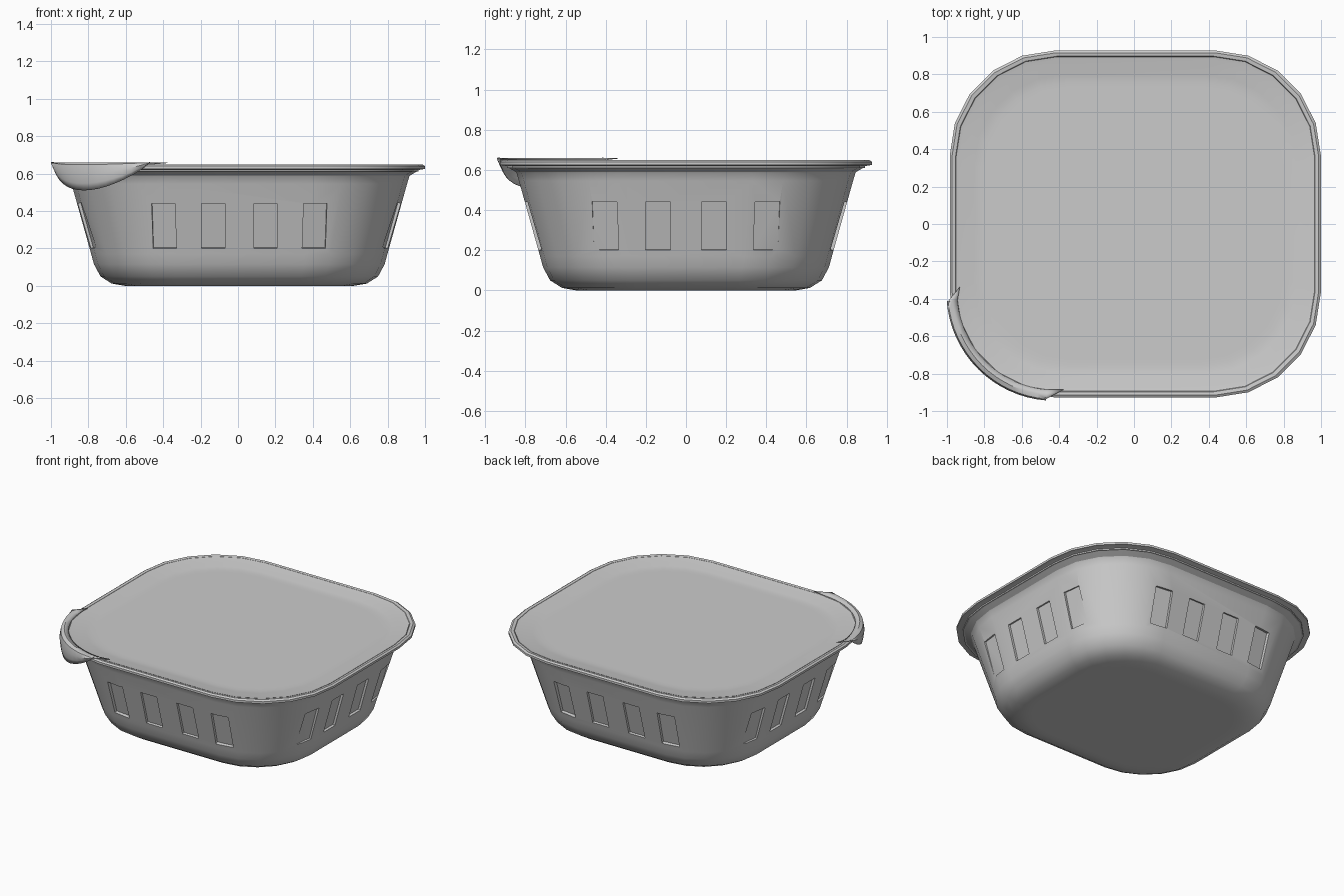
import bpy, bmesh
from math import sin, cos, pi, atan2
from mathutils import Matrix, Vector

cube = bpy.data.objects.get("Cube")
if cube:
    bpy.data.objects.remove(cube, do_unlink=True)

HALF_X, HALF_Y, CENTRE_X = 0.992, 0.927, 0.007   # rim outline
RADIUS, STEPS = 0.56, 5

grey = bpy.data.materials.new("light grey plastic")
grey.use_nodes = True
tone = (0.6, 0.6, 0.6, 1)
grey.diffuse_color = tone
grey.node_tree.nodes["Principled BSDF"].inputs["Base Color"].default_value = tone


def rounded_ring(inset):
    """Rounded rectangle, inset from the rim outline."""
    r = RADIUS - 0.6 * inset
    pts = []
    for q, (sx, sy) in enumerate(((1, 1), (-1, 1), (-1, -1), (1, -1))):
        for i in range(STEPS + 1):
            a = (q + i / STEPS) * pi / 2
            pts.append((CENTRE_X + sx * (HALF_X - inset - r) + r * cos(a),
                        sy * (HALF_Y - inset - r) + r * sin(a)))
    return pts


def finish(bm, name):
    mesh = bpy.data.meshes.new(name)
    bmesh.ops.recalc_face_normals(bm, faces=bm.faces)
    bm.to_mesh(mesh)
    bm.free()
    obj = bpy.data.objects.new(name, mesh)
    bpy.context.collection.objects.link(obj)
    mesh.materials.append(grey)
    return obj


def smooth(obj):
    bpy.ops.object.select_all(action='DESELECT')
    obj.select_set(True)
    bpy.context.view_layer.objects.active = obj
    bpy.ops.object.shade_smooth_by_angle(angle=0.6)


def bridge(bm, a, b, closed=True):
    n = len(a)
    for i in range(n if closed else n - 1):
        j = (i + 1) % n
        bm.faces.new((a[i], a[j], b[j], b[i]))


def loft(profile, name):
    """Closed solid from (inset, height) pairs, capped at both ends."""
    bm = bmesh.new()
    rings = [[bm.verts.new((x, y, z)) for x, y in rounded_ring(d)] for d, z in profile]
    for a, b in zip(rings, rings[1:]):
        bridge(bm, a, b)
    bm.faces.new(rings[0])
    bm.faces.new(rings[-1])
    return finish(bm, name)


# Tub: floor, outer wall, rolled rim, inner wall, inner floor
tub = loft([(0.42, 0), (0.38, 0), (0.31, 0.012), (0.25, 0.05), (0.215, 0.115),
            (0.2, 0.17), (0.095, 0.545), (0.083, 0.585), (0.065, 0.607), (0.04, 0.618),
            (0, 0.625), (0, 0.64), (0.012, 0.648), (0.03, 0.645), (0.045, 0.61),
            (0.13, 0.56), (0.25, 0.13), (0.3, 0.06), (0.4, 0.03)], "tub")

# Shallow grip recesses, four on each side
bm = bmesh.new()
tilt = atan2(0.105, 0.375)
for side in range(4):
    half = HALF_Y if side % 2 == 0 else HALF_X
    for along in (-0.4, -0.14, 0.14, 0.4):
        turn = 0.2 * (along > 0.3) - 0.2 * (along < -0.3)
        depth = 0.016 + 0.012 * abs(turn) / 0.2
        place = (Matrix.Translation((CENTRE_X, 0, 0)) @ Matrix.Rotation(side * pi / 2, 4, 'Z')
                 @ Matrix.Translation((along, -(half - 0.157 - depth), 0.325))
                 @ Matrix.Rotation(turn * 0.6, 4, 'Z') @ Matrix.Rotation(tilt, 4, 'X')
                 @ Matrix.Translation((0, -0.05, 0)) @ Matrix.Diagonal((0.125, 0.1, 0.25, 1)))
        bmesh.ops.create_cube(bm, size=1, matrix=place)
cutter = finish(bm, "recess_cutter")
cutter.hide_render = True
cut = tub.modifiers.new("recesses", 'BOOLEAN')
cut.operation, cut.solver, cut.object = 'DIFFERENCE', 'EXACT', cutter
bpy.context.view_layer.objects.active = tub
bpy.ops.object.modifier_apply(modifier=cut.name)
bpy.data.objects.remove(cutter, do_unlink=True)
smooth(tub)

# Film lid with a soft shallow dip
lid = loft([(0.035, 0.61), (0.033, 0.645), (0.05, 0.641), (0.09, 0.637),
            (0.13, 0.628), (0.17, 0.625), (0.2, 0.625)], "film_lid")
smooth(lid)

# Peel tab folded down over one rim corner
bm = bmesh.new()
rows = []
N = 16
for i in range(N + 1):
    t = i / N
    a = pi + (0.05 + 0.9 * t) * pi / 2
    drop = 0.15 * sin(pi * t) ** 0.8
    cx, cy = CENTRE_X - (HALF_X - RADIUS), -(HALF_Y - RADIUS)
    row = [(-0.04, 0.652), (-0.012, 0.66), (0.01, 0.66 - 0.08 * drop),
           (0.018, 0.66 - 0.4 * drop), (0.012, 0.66 - 0.75 * drop), (0.004, 0.66 - drop)]
    rows.append([bm.verts.new((cx + (RADIUS + o) * cos(a), cy + (RADIUS + o) * sin(a), z))
                 for o, z in row])
for a, b in zip(rows, rows[1:]):
    bridge(bm, a, b, closed=False)
# pointed loose corners of the tab
for row, shift in ((rows[0], Vector((0.012, 0.07, 0.002))), (rows[-1], Vector((0.09, 0.0, 0.002)))):
    tip = bm.verts.new(row[0].co + shift + Vector((0, 0, 0.006)))
    bm.faces.new((row[0], row[1], tip))
    bm.faces.new((row[1], row[2], tip))
tab = finish(bm, "peel_tab")
thick = tab.modifiers.new("thickness", 'SOLIDIFY')
thick.thickness = 0.004
smooth(tab)
